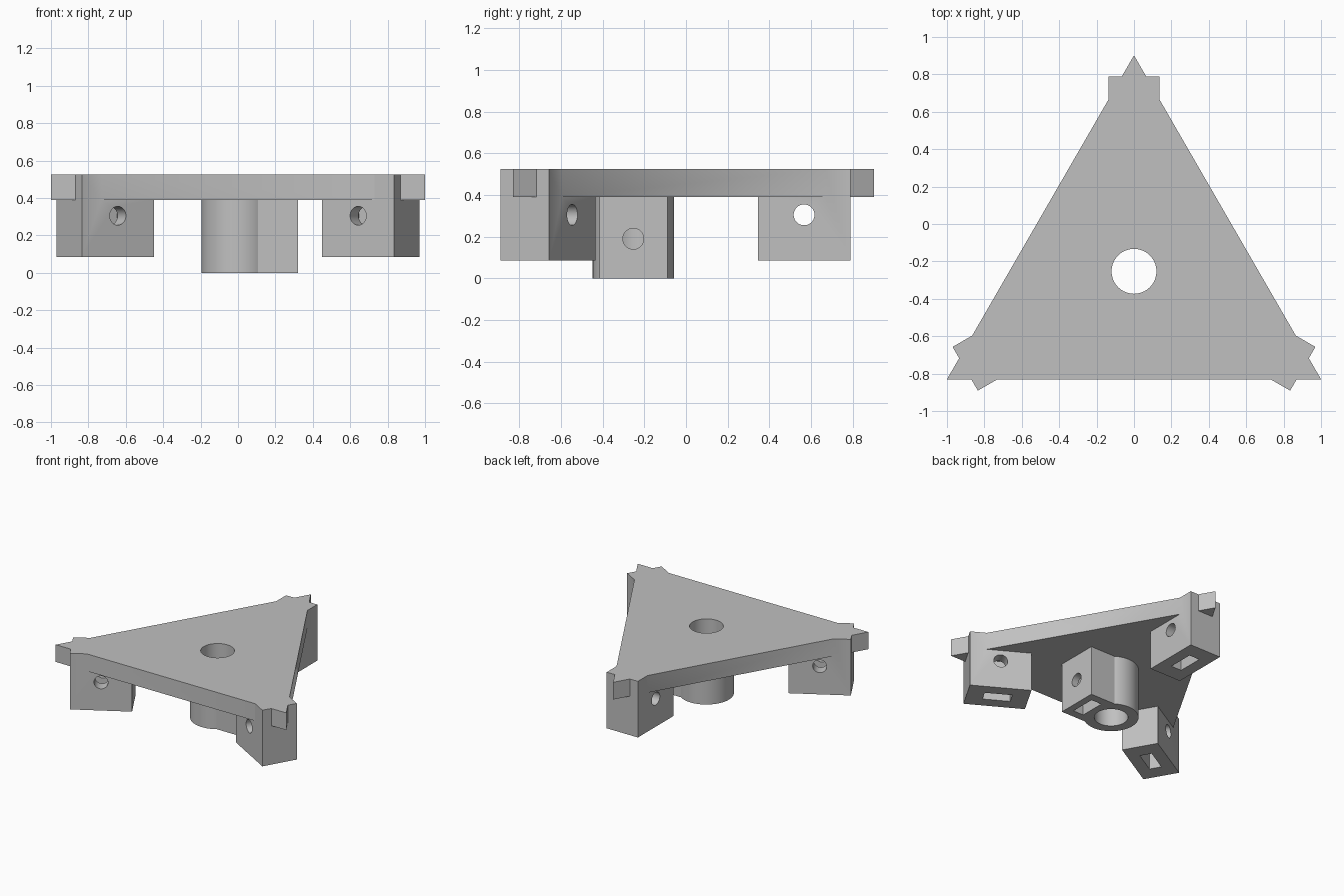
import bpy
from math import pi, sin, cos, radians
from mathutils import Matrix, Vector

if "Cube" in bpy.data.objects:
    bpy.data.objects.remove(bpy.data.objects["Cube"], do_unlink=True)

CENTRE = Vector((0, -0.253, 0))   # axis of the hub and centre of the triangle
TOP, PLATE_Z = 0.525, 0.39
BLOCK_Z, BLOCK_R = 0.085, 0.82    # corner block underside and middle distance
HOLE_R = 0.05

grey = bpy.data.materials.new("plain grey")
grey.use_nodes = True
colour = (0.53, 0.53, 0.53, 1)
grey.diffuse_color = colour
grey.node_tree.nodes["Principled BSDF"].inputs["Base Color"].default_value = colour


def place(obj, name, angle=0):
    """Name a part and turn it about the hub axis."""
    obj.name = name
    obj.matrix_world = Matrix.Translation(CENTRE) @ Matrix.Rotation(angle, 4, "Z") @ obj.matrix_basis
    return obj


def box(name, x, y, z, angle=0):
    """Box from (min, max) ranges, with x pointing away from the hub."""
    bpy.ops.mesh.primitive_cube_add(size=1)
    obj = bpy.context.object
    ranges = (x, y, z)
    obj.location = [(a + b) / 2 for a, b in ranges]
    obj.scale = [b - a for a, b in ranges]
    bpy.context.view_layer.update()
    return place(obj, name, angle)


def rod(name, radius, length, location, turn=(0, 0, 0), angle=0, sides=64):
    bpy.ops.mesh.primitive_cylinder_add(vertices=sides, radius=radius, depth=length,
                                        location=location, rotation=turn)
    bpy.context.view_layer.update()
    return place(bpy.context.object, name, angle)


def combine(base, part, operation):
    """Boolean a part into the base and drop the helper."""
    part.hide_render = True
    bpy.context.view_layer.update()
    mod = base.modifiers.new(part.name, "BOOLEAN")
    mod.operation, mod.solver, mod.object = operation, "EXACT", part
    bpy.context.view_layer.objects.active = base
    bpy.ops.object.modifier_apply(modifier=mod.name)
    bpy.data.objects.remove(part, do_unlink=True)


# Triangular plate
radius = 2 / 3 ** 0.5
corners = [radians(a) for a in (90, 210, 330)]
points = [(radius * cos(a), radius * sin(a), z) for z in (PLATE_Z, TOP) for a in corners]
mesh = bpy.data.meshes.new("mounting_plate")
mesh.from_pydata(points, [], [(2, 1, 0), (3, 4, 5)] +
                 [(i, (i + 1) % 3, (i + 1) % 3 + 3, i + 3) for i in range(3)])
plate = bpy.data.objects.new("mounting_plate", mesh)
bpy.context.collection.objects.link(plate)
place(plate, "mounting_plate")

# Solid parts: hub, clamp block and the three corner blocks
solids = [rod("hub", 0.195, 0.45, (0, 0, 0.225), sides=96),
          box("clamp_block", (0, 0.32), (-0.163, 0.163), (0, 0.45))]
for a in corners:
    solids.append(box("corner_block", (BLOCK_R - 0.222, BLOCK_R + 0.222),
                      (-0.135, 0.135), (BLOCK_Z, TOP), a))

# Cut parts: bore, screw holes and nut slots
cuts = [rod("bore", 0.12, 2, (0, 0, 0)),
        rod("clamp_hole", HOLE_R, 0.4, (0.2, 0, 0.19), (0, pi / 2, 0)),
        box("clamp_nut_slot", (0.175, 0.265), (-0.1, 0.1), (-0.1, 0.29))]
for a in corners:
    cuts.append(rod("screw_hole", HOLE_R, 0.5, (BLOCK_R, 0, 0.305), (pi / 2, 0, 0), a))
    cuts.append(box("nut_slot", (BLOCK_R - 0.1, BLOCK_R + 0.1), (-0.045, 0.045),
                    (-0.1, 0.405), a))

for part in solids:
    combine(plate, part, "UNION")
for part in cuts:
    combine(plate, part, "DIFFERENCE")

# Finish: one colour, smooth round walls, sharp edges
plate.data.materials.clear()
plate.data.materials.append(grey)
for face in plate.data.polygons:
    face.material_index = 0
bpy.ops.object.select_all(action="DESELECT")
plate.select_set(True)
bpy.context.view_layer.objects.active = plate
bpy.ops.object.shade_smooth_by_angle(angle=radians(30))
